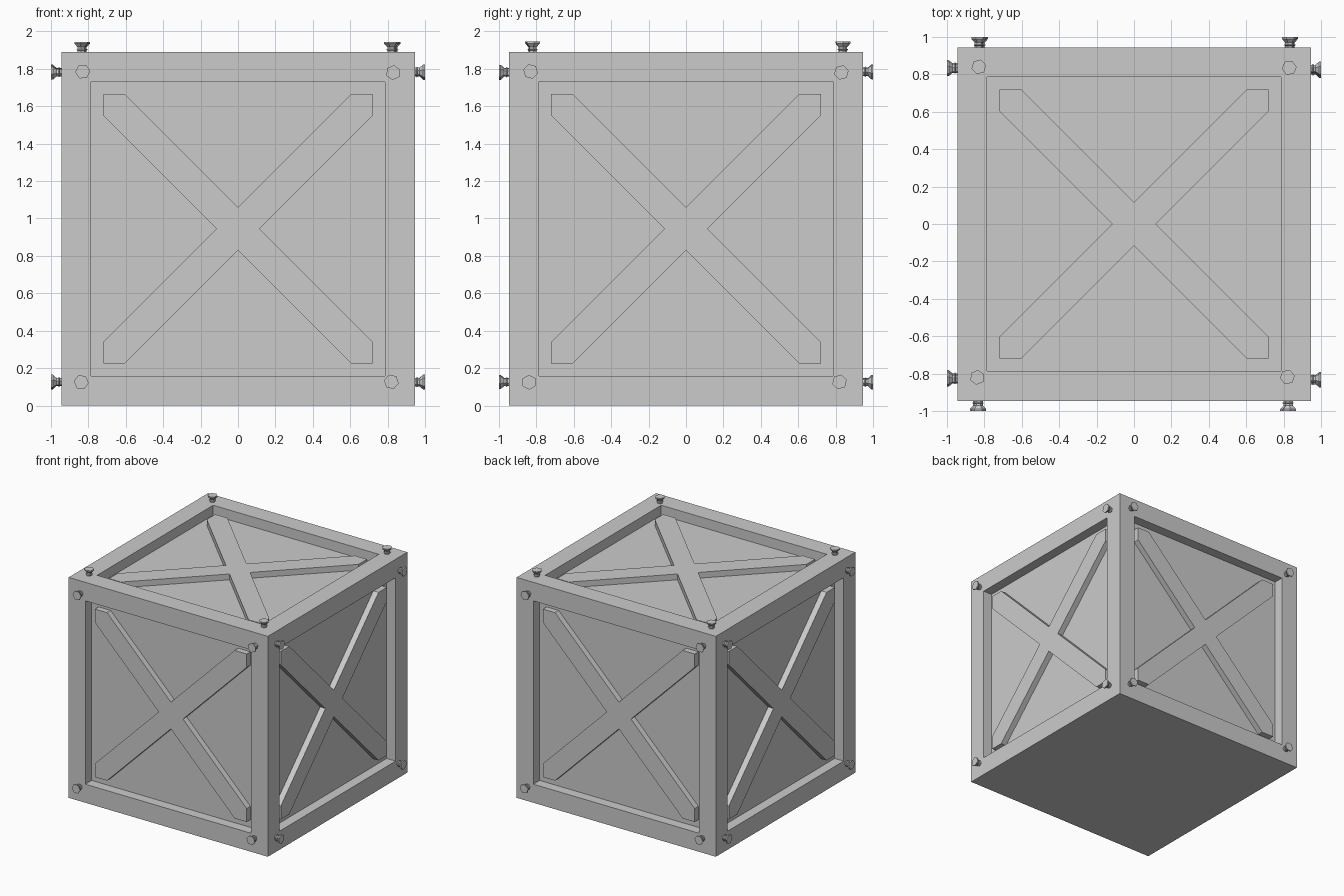
import bpy, bmesh, math, random
from mathutils import Matrix, Vector

if "Cube" in bpy.data.objects:
    bpy.data.objects.remove(bpy.data.objects["Cube"])

random.seed(4)
H = 0.945        # half size of the crate
L = 0.72         # half size of the recessed panels
W = 0.115        # brace half width measured along the panel edge
DEPTH = 0.085    # panel recess
BRACE = 0.035    # brace face below the frame face


def finish(name, bm):
    bmesh.ops.recalc_face_normals(bm, faces=bm.faces)
    me = bpy.data.meshes.new(name)
    bm.to_mesh(me)
    bm.free()
    ob = bpy.data.objects.new(name, me)
    bpy.context.collection.objects.link(ob)
    return ob


# crate body: cube with five recessed panels and a plain underside
bm = bmesh.new()
bmesh.ops.create_cube(bm, size=2 * H, matrix=Matrix.Translation((0, 0, H)))
bm.normal_update()
for f in [f for f in bm.faces if f.normal.z > -0.5]:
    n = f.normal.copy()
    bmesh.ops.inset_individual(bm, faces=[f], thickness=H - L)
    ext = bmesh.ops.extrude_face_region(bm, geom=[f])
    verts = [v for v in ext["geom"] if isinstance(v, bmesh.types.BMVert)]
    bmesh.ops.translate(bm, verts=verts, vec=-n * DEPTH)
    if f.is_valid:
        bmesh.ops.delete(bm, geom=[f], context='FACES_ONLY')
finish("crate_body", bm)


# diagonal cross brace, drawn with the panel facing local +z
def cross_brace(name, mat):
    bm = bmesh.new()
    pts = []
    for q in range(4):
        rot = Matrix.Rotation(q * math.pi / 2, 3, 'Z')
        for x, y in ((W, 0), (L, L - W), (L, L), (L - W, L)):
            pts.append(rot @ Vector((x, y, H - DEPTH)))
    face = bm.faces.new([bm.verts.new(p) for p in pts])
    ext = bmesh.ops.extrude_face_region(bm, geom=[face])
    verts = [v for v in ext["geom"] if isinstance(v, bmesh.types.BMVert)]
    bmesh.ops.translate(bm, verts=verts, vec=(0, 0, DEPTH - BRACE))
    finish(name, bm).matrix_world = mat


# hexagonal bolt: shaft with a thread ridge and a flared flat head
def bolt(name, mat):
    profile = [(0.022, -0.02), (0.022, 0.008), (0.028, 0.012), (0.022, 0.016),
               (0.022, 0.026), (0.040, 0.045), (0.040, 0.054)]
    bm = bmesh.new()
    rings = [[bm.verts.new((r * math.cos(k * math.pi / 3),
                            r * math.sin(k * math.pi / 3), z)) for k in range(6)]
             for r, z in profile]
    for a, b in zip(rings, rings[1:]):
        for k in range(6):
            bm.faces.new((a[k], a[k - 1], b[k - 1], b[k]))
    bm.faces.new(rings[0])
    bm.faces.new(rings[-1])
    finish(name, bm).matrix_world = mat


centre = Matrix.Translation((0, 0, H))
upright = Matrix.Rotation(math.pi / 2, 4, 'X')    # local +z to -y
sides = {"top": centre}
for i, side in enumerate(("front", "right", "back", "left")):
    sides[side] = centre @ Matrix.Rotation(i * math.pi / 2, 4, 'Z') @ upright

# slightly uneven bolt spots in each panel's corners
spots = [(-0.83, 0.84), (0.83, 0.835), (-0.838, -0.82), (0.82, -0.818)]
for side, mat in sides.items():
    cross_brace(side + "_brace", mat)
    for i, (x, y) in enumerate(spots):
        turn = Matrix.Rotation(random.uniform(0, math.pi / 3), 4, 'Z')
        bolt(f"{side}_bolt_{i + 1}", mat @ Matrix.Translation((x, y, H)) @ turn)
